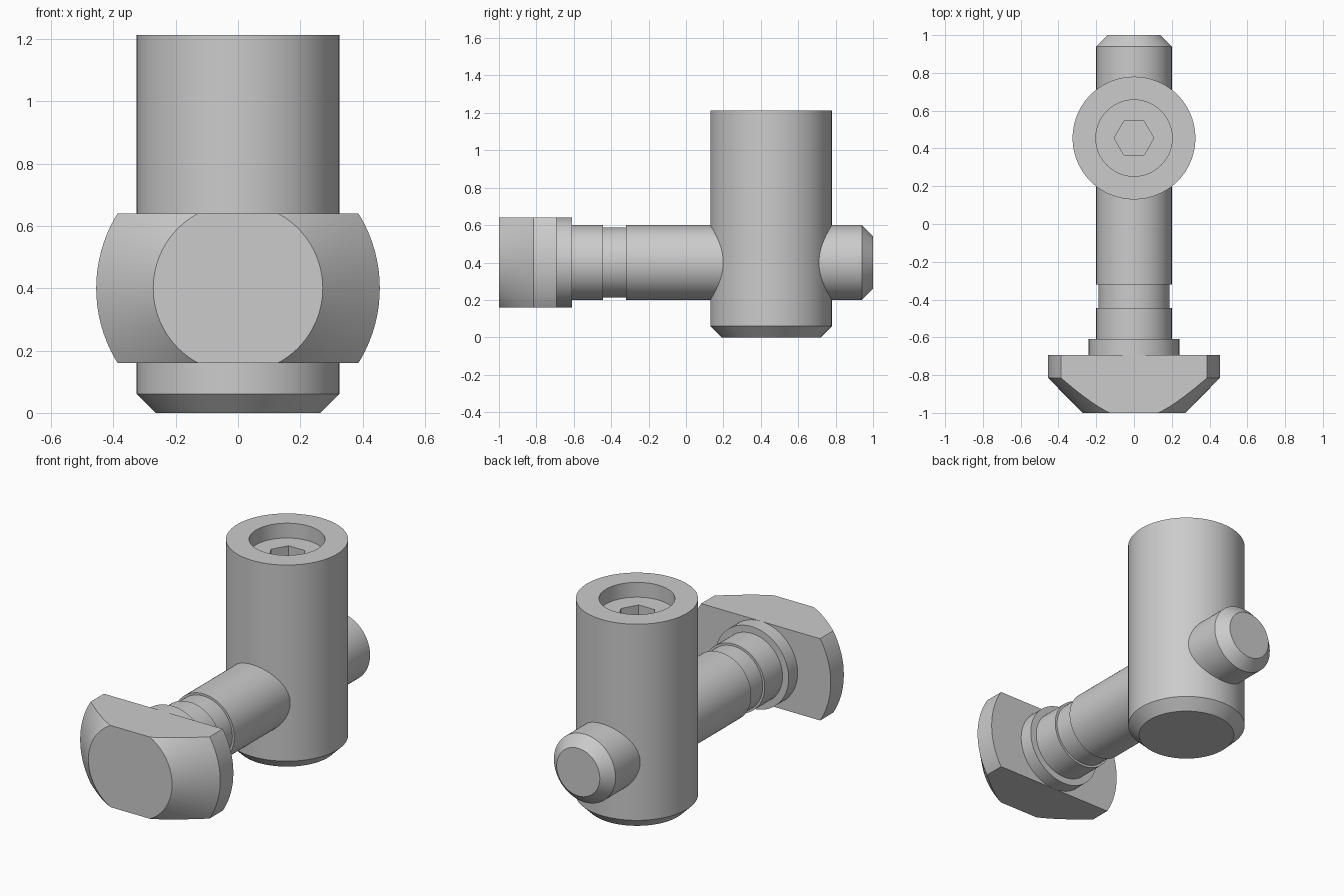
import bpy, bmesh, math
from mathutils import Vector

cube = bpy.data.objects.get("Cube")
if cube:
    bpy.data.objects.remove(cube, do_unlink=True)

SEGMENTS = 96
BOLT_Z = 0.4        # height of the bolt axis
BARREL_Y = 0.455    # position of the barrel axis

steel = bpy.data.materials.new("grey_steel")
steel.use_nodes = True
colour = (0.6, 0.6, 0.6, 1)
steel.diffuse_color = colour
steel.node_tree.nodes["Principled BSDF"].inputs["Base Color"].default_value = colour


def along_z(r, t, a):
    return Vector((r * math.cos(a), BARREL_Y + r * math.sin(a), t))


def along_y(r, t, a):
    return Vector((r * math.cos(a), t, BOLT_Z + r * math.sin(a)))


def hexagon(r, a):
    """Radius at angle a of a hexagon with corner radius r."""
    side = math.pi / 3
    return r * math.cos(side / 2) / math.cos(a % side - side / 2)


def lathe(name, profile, place, hex_rings=0, flats=None):
    """Spin (radius, position) pairs; the last hex_rings become hexagonal.
    flats cuts the solid level that far above and below the bolt axis."""
    bm = bmesh.new()
    rings = []
    for i, (r, t) in enumerate(profile):
        is_hex = i >= len(profile) - hex_rings
        ring = []
        for k in range(SEGMENTS):
            a = math.tau * k / SEGMENTS
            ring.append(bm.verts.new(place(hexagon(r, a) if is_hex else r, t, a)))
        rings.append(ring)
    for low, high in zip(rings, rings[1:]):
        for k in range(SEGMENTS):
            n = (k + 1) % SEGMENTS
            bm.faces.new((low[k], low[n], high[n], high[k]))
    bm.faces.new(rings[0])
    bm.faces.new(rings[-1])
    if flats:
        for s in (-1, 1):
            cut = bmesh.ops.bisect_plane(
                bm, geom=bm.verts[:] + bm.edges[:] + bm.faces[:],
                plane_co=(0, 0, BOLT_Z + s * flats), plane_no=(0, 0, s),
                clear_outer=True)
            rim = [e for e in cut["geom_cut"] if isinstance(e, bmesh.types.BMEdge)]
            bmesh.ops.contextual_create(bm, geom=rim)
    bmesh.ops.recalc_face_normals(bm, faces=bm.faces[:])
    mesh = bpy.data.meshes.new(name)
    bm.to_mesh(mesh)
    bm.free()
    mesh.materials.append(steel)
    mesh.shade_smooth()
    mesh.set_sharp_from_angle(angle=math.radians(25))
    obj = bpy.data.objects.new(name, mesh)
    bpy.context.collection.objects.link(obj)
    return obj


# Upright barrel with chamfered foot and bored top
lathe("barrel", [(0.265, 0), (0.325, 0.06), (0.325, 1.212),
                 (0.202, 1.212), (0.202, 0.9)], along_z)

# Set screw sunk in the bore, with a hexagonal socket
lathe("set_screw", [(0.202, 0.9), (0.202, 1.125), (0.105, 1.125), (0.105, 1.0)],
      along_z, hex_rings=2)

# Bolt shank with groove and chamfered tip
lathe("bolt_shank", [(0.2, -0.7), (0.2, -0.445), (0.187, -0.445), (0.187, -0.32),
                     (0.2, -0.32), (0.2, 0.94), (0.14, 1.0)], along_y)

# Collar behind the head
lathe("bolt_collar", [(0.24, -0.72), (0.24, -0.61)], along_y)

# Conical head with flats above and below
lathe("bolt_head", [(0.272, -1), (0.455, -0.815), (0.455, -0.693)],
      along_y, flats=0.24)
